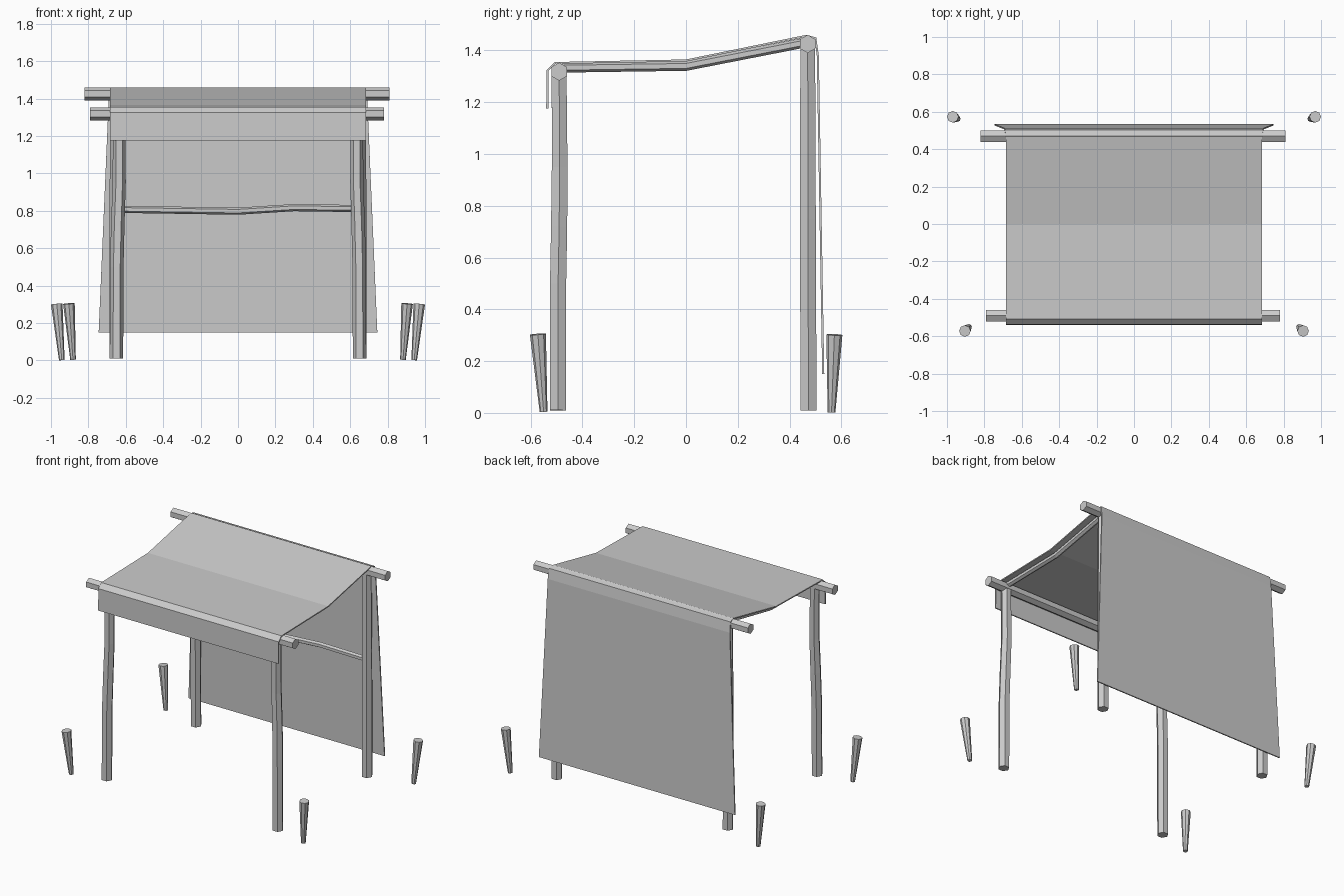
import bpy, bmesh, math
from mathutils import Vector

cube = bpy.data.objects.get("Cube")
if cube:
    bpy.data.objects.remove(cube)

grey = bpy.data.materials.new("plain grey")
grey.use_nodes = True
grey.diffuse_color = (0.6, 0.6, 0.6, 1)
grey.node_tree.nodes["Principled BSDF"].inputs["Base Color"].default_value = (0.6, 0.6, 0.6, 1)


def finish(name, bm):
    bmesh.ops.recalc_face_normals(bm, faces=bm.faces)
    mesh = bpy.data.meshes.new(name)
    bm.to_mesh(mesh)
    bm.free()
    mesh.materials.append(grey)
    obj = bpy.data.objects.new(name, mesh)
    bpy.context.collection.objects.link(obj)
    return obj


def pole(name, path, radii, ref, sides=6):
    """Faceted, capped pole through the path; one corner points along ref."""
    pts = [Vector(p) for p in path]
    axis = (pts[-1] - pts[0]).normalized()
    u = Vector(ref)
    u = (u - axis * u.dot(axis)).normalized()
    v = axis.cross(u)
    bm = bmesh.new()
    rings = []
    for p, r in zip(pts, radii):
        angles = [math.tau * i / sides for i in range(sides)]
        rings.append([bm.verts.new(p + r * (u * math.cos(a) + v * math.sin(a))) for a in angles])
    for a, b in zip(rings, rings[1:]):
        for i in range(sides):
            j = (i + 1) % sides
            bm.faces.new((a[i], a[j], b[j], b[i]))
    bm.faces.new(rings[0])
    bm.faces.new(rings[-1])
    return finish(name, bm)


X, Z = (1, 0, 0), (0, 0, 1)

# Cloth: front valance, sagging roof and flaring back panel (half width, y, z)
profile = [(0.685, -0.54, 1.175), (0.685, -0.538, 1.325), (0.685, -0.507, 1.355),
           (0.685, 0, 1.365), (0.685, 0.465, 1.46), (0.69, 0.503, 1.45),
           (0.692, 0.513, 1.38), (0.745, 0.534, 0.15)]
bm = bmesh.new()
rows = [[bm.verts.new((s * w, y, z)) for s in (-1, 1)] for w, y, z in profile]
for a, b in zip(rows, rows[1:]):
    bm.faces.new((a[0], a[1], b[1], b[0]))
cloth = finish("canopy_cloth", bm)
# Keep the thickness on the inner side of the cloth
cloth.data.update()
inward = -1 if cloth.data.polygons[3].normal.z > 0 else 1
solid = cloth.modifiers.new("thickness", "SOLIDIFY")
solid.thickness = 0.008
solid.offset = inward

# Cross beams
pole("front_beam", [(-0.79, -0.49, 1.318), (0.78, -0.49, 1.318)], [0.035] * 2, Z)
pole("back_beam", [(-0.82, 0.47, 1.425), (0.81, 0.47, 1.425)], [0.035] * 2, Z)
pole("back_rail", [(-0.64, 0.47, 0.808), (0, 0.47, 0.798), (0.3, 0.47, 0.817), (0.64, 0.47, 0.812)],
     [0.019] * 4, Z)

# Posts, rafters and ground pegs on both sides
for side, s in (("right", -1), ("left", 1)):
    pole(side + "_front_post",
         [(s * 0.65, -0.495, 0.01), (s * 0.648, -0.494, 0.5), (s * 0.643, -0.49, 0.72),
          (s * 0.635, -0.488, 0.95), (s * 0.636, -0.49, 1.31)],
         [0.036, 0.036, 0.036, 0.035, 0.033], X)
    pole(side + "_back_post",
         [(s * 0.65, 0.473, 0.01), (s * 0.652, 0.471, 0.75), (s * 0.65, 0.47, 1.42)],
         [0.036, 0.035, 0.033], X)
    pole(side + "_rafter",
         [(s * 0.635, -0.49, 1.333), (s * 0.635, 0, 1.34), (s * 0.635, 0.47, 1.432)],
         [0.019] * 3, Z)
    pole(side + "_front_peg",
         [(s * 0.882, -0.55, 0.004), (s * 0.904, -0.572, 0.304)], [0.015, 0.031], X, 8)
    pole(side + "_back_peg",
         [(s * 0.942, 0.562, 0.002), (s * 0.969, 0.573, 0.302)], [0.015, 0.031], X, 8)
